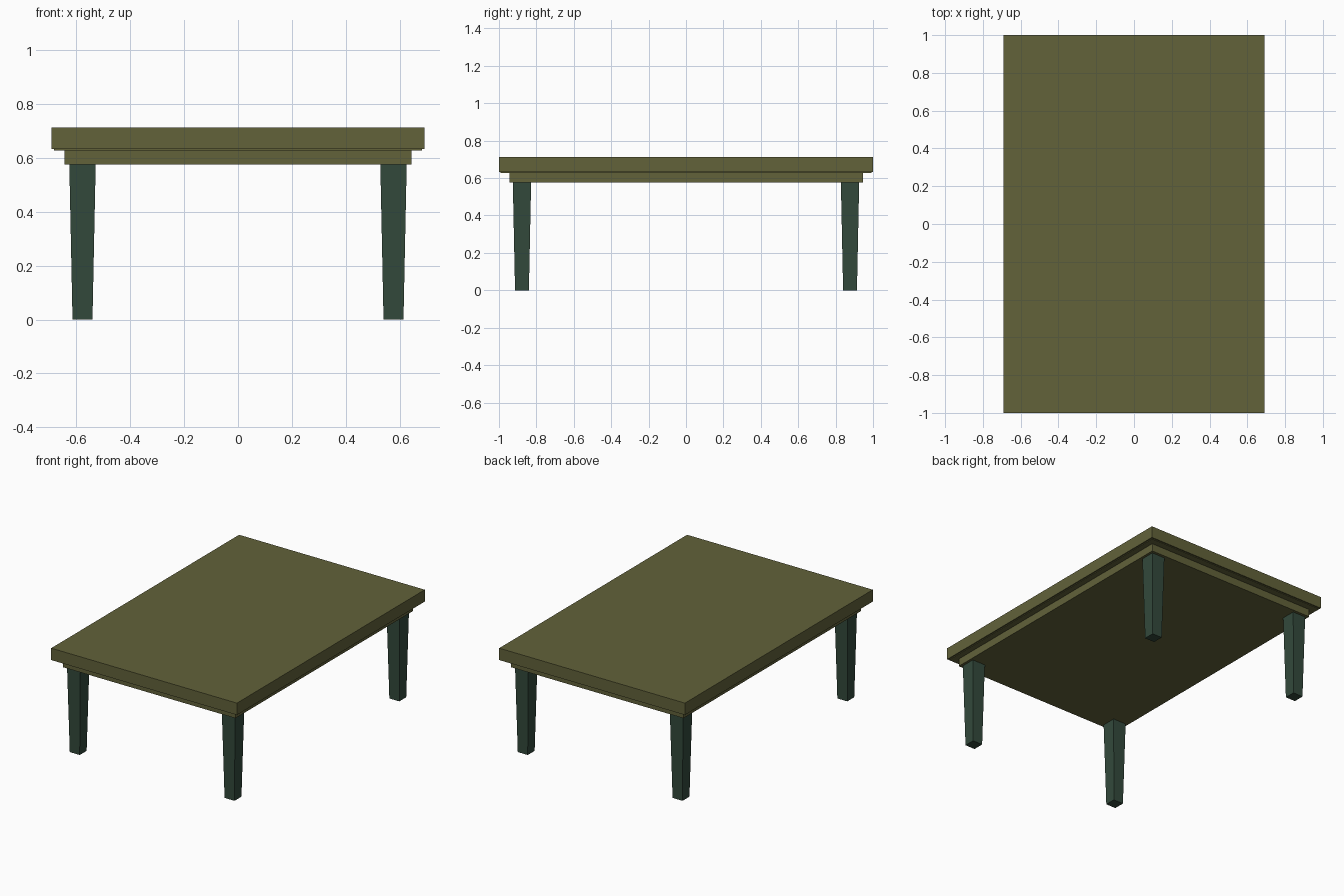
import bpy, bmesh

if "Cube" in bpy.data.objects:
    bpy.data.objects.remove(bpy.data.objects["Cube"])


def material(name, rgb):
    m = bpy.data.materials.new(name)
    m.diffuse_color = (*rgb, 1.0)
    m.use_nodes = True
    m.node_tree.nodes["Principled BSDF"].inputs["Base Color"].default_value = m.diffuse_color
    return m


olive = material("olive wood", (0.122, 0.122, 0.042))
green = material("dark green", (0.033, 0.067, 0.045))


def block(name, mat, center, z0, z1, bottom, top):
    """Flat-faced block whose half sizes go from bottom to top."""
    bm = bmesh.new()
    bmesh.ops.create_cube(bm, size=2)
    for v in bm.verts:
        hx, hy = top if v.co.z > 0 else bottom
        v.co = (center[0] + v.co.x * hx, center[1] + v.co.y * hy,
                z1 if v.co.z > 0 else z0)
    me = bpy.data.meshes.new(name)
    bm.to_mesh(me)
    bm.free()
    me.materials.append(mat)
    ob = bpy.data.objects.new(name, me)
    bpy.context.collection.objects.link(ob)
    return ob


# Table top, with a thin lip under it
block("table_top", olive, (0, 0), 0.632, 0.712, (0.692, 1.0), (0.692, 1.0))
block("under_lip", olive, (0, 0), 0.628, 0.632, (0.683, 0.991), (0.683, 0.991))

# Solid apron panel
block("apron", olive, (0, 0), 0.576, 0.628, (0.643, 0.945), (0.643, 0.945))

# Four tapered legs
for sy, depth in ((-1, "front"), (1, "back")):
    for sx, side in ((-1, "left"), (1, "right")):
        block(f"{depth}_{side}_leg", green, (sx * 0.577, sy * 0.877),
              0.0, 0.578, (0.037, 0.037), (0.049, 0.049))
